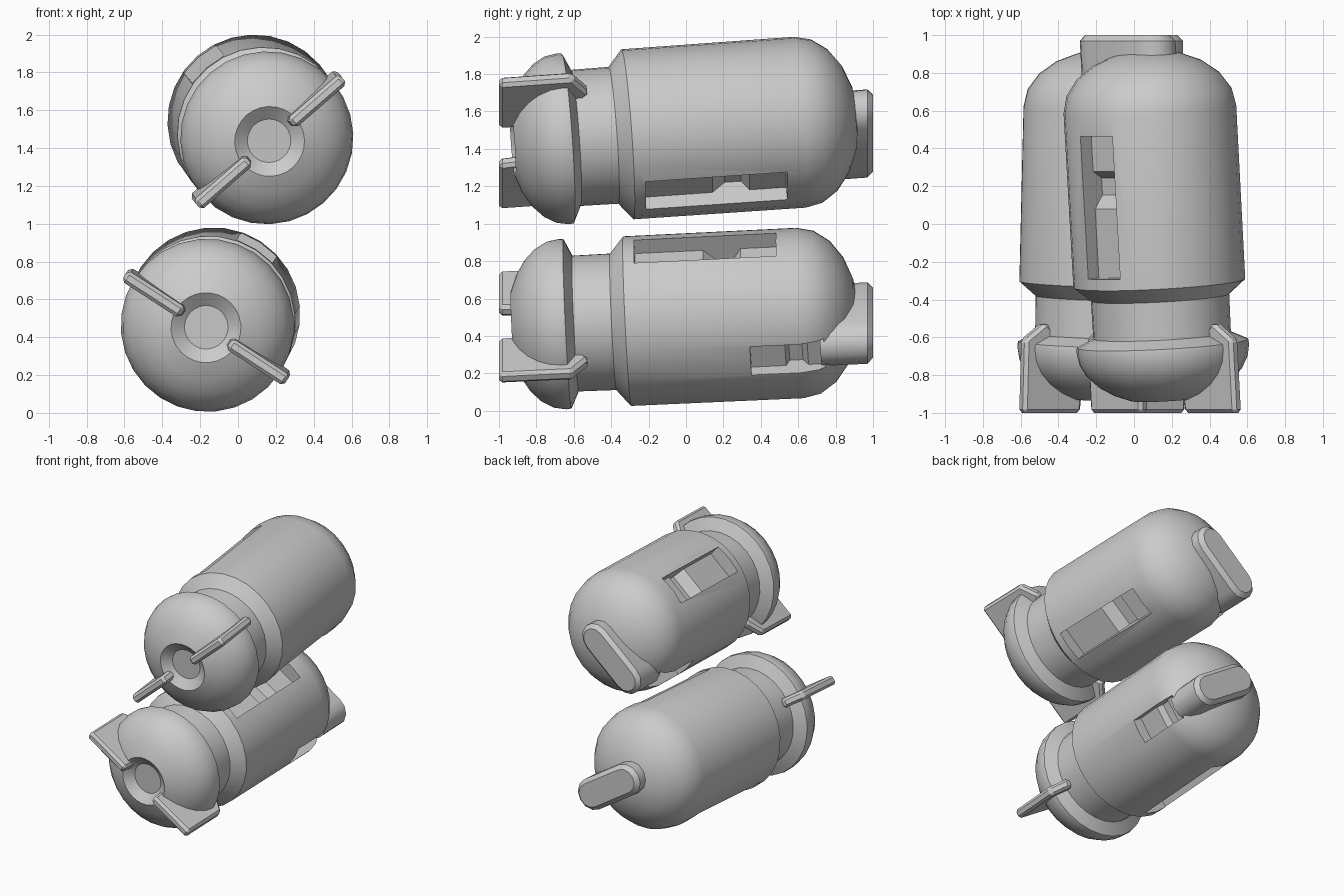
import bpy, bmesh, math
from mathutils import Matrix, Vector

if "Cube" in bpy.data.objects:
    bpy.data.objects.remove(bpy.data.objects["Cube"])

SIDES = 28


def prism(outline, place, lo, hi):
    """Extrude a 2D outline between lo and hi; place maps (a, b, h) to local space."""
    bm = bmesh.new()
    rings = [[bm.verts.new(place(a, b, h)) for a, b in outline] for h in (lo, hi)]
    n = len(outline)
    for i in range(n):
        j = (i + 1) % n
        bm.faces.new((rings[0][i], rings[0][j], rings[1][j], rings[1][i]))
    bm.faces.new(rings[0])
    bm.faces.new(rings[1])
    bmesh.ops.recalc_face_normals(bm, faces=bm.faces)
    return bm


def lathe(profile):
    """Revolve (t, r) points around the local y axis and cap both ends."""
    bm = bmesh.new()
    rings = []
    for t, r in profile:
        rings.append([bm.verts.new((r * math.cos(2 * math.pi * k / SIDES), t,
                                    r * math.sin(2 * math.pi * k / SIDES))) for k in range(SIDES)])
    for a, b in zip(rings, rings[1:]):
        for k in range(SIDES):
            m = (k + 1) % SIDES
            bm.faces.new((a[k], a[m], b[m], b[k]))
    bm.faces.new(rings[0])
    bm.faces.new(rings[-1])
    bmesh.ops.recalc_face_normals(bm, faces=bm.faces)
    return bm


def finish(name, bm, mat, flatten=False):
    """Move to world space; flatten squares the end faces to y = -1 / +1."""
    for v in bm.verts:
        t = v.co.y
        v.co = mat @ v.co
        if flatten and abs(t) > 0.94:
            v.co.y = t
    me = bpy.data.meshes.new(name)
    bm.to_mesh(me)
    bm.free()
    ob = bpy.data.objects.new(name, me)
    bpy.context.collection.objects.link(ob)
    return ob


def activate(ob):
    bpy.ops.object.select_all(action='DESELECT')
    ob.select_set(True)
    bpy.context.view_layer.objects.active = ob


def cut(ob, cutter):
    activate(ob)
    mod = ob.modifiers.new("cut", 'BOOLEAN')
    mod.operation, mod.solver, mod.object = 'DIFFERENCE', 'EXACT', cutter
    bpy.ops.object.modifier_apply(modifier=mod.name)
    bpy.data.objects.remove(cutter)


# Capsule profile: recessed nose, domed head, flared rim, neck, body, domed tail
profile = [(-0.88, 0.115), (-0.93, 0.185)]
for i in range(1, 6):
    a = math.radians(66 * (1 - i / 5))
    profile.append((-0.66 - 0.295 * math.sin(a), 0.458 * math.cos(a)))
profile += [(-0.635, 0.455), (-0.592, 0.365), (-0.39, 0.367), (-0.315, 0.456)]
for i in range(6):
    a = math.radians(17 * i)
    profile.append((0.61 + 0.315 * math.sin(a), 0.458 * math.cos(a)))

# Slot sections as (t, radius), each with a deeper dip in the floor
long_slot = [(-0.255, 0.6), (-0.255, 0.355), (0.11, 0.355), (0.18, 0.29), (0.27, 0.29),
             (0.31, 0.355), (0.505, 0.355), (0.505, 0.6)]
short_slot = [(0.345, 0.6), (0.345, 0.37), (0.53, 0.37), (0.55, 0.32), (0.62, 0.32),
              (0.65, 0.37), (0.74, 0.37), (0.74, 0.6)]
fin_outline = [(0.15, -1.0), (0.51, -1.0), (0.51, -0.61), (0.385, -0.52), (0.3, -0.58), (0.14, -0.88)]

# Stadium outline of the tail knob
knob_outline = []
for centre, start in ((0.31, -90), (-0.05, 90)):
    for i in range(7):
        a = math.radians(start + 30 * i)
        knob_outline.append((centre + 0.12 * math.cos(a), 0.12 * math.sin(a)))


def capsule(label, origin, slope, roll):
    axis = Vector((slope[0], 1, slope[1])).normalized()
    tilt = Vector((0, 1, 0)).rotation_difference(axis).to_matrix().to_4x4()
    mat = Matrix.Translation(origin) @ tilt @ Matrix.Rotation(-math.radians(roll), 4, 'Y')

    # Body with two long side slots and one short slot
    body = finish(label + "_body", lathe(profile), mat)
    for s in (1, -1):
        cut(body, finish("slot_cutter", prism(long_slot, lambda t, r, h: (h, t, s * r), -0.112, 0.112), mat))
    cut(body, finish("slot_cutter", prism(short_slot, lambda t, r, h: (r, t, h), -0.09, 0.09), mat))
    activate(body)
    bpy.ops.object.shade_smooth_by_angle(angle=math.radians(32))

    # Pair of chamfered fins on the head
    for side, s in (("a", 1), ("b", -1)):
        bm = prism(fin_outline, lambda u, t, h: (s * u, t, h), -0.034, 0.034)
        bmesh.ops.bevel(bm, geom=bm.edges[:], offset=0.018, segments=1, affect='EDGES')
        finish(label + "_fin_" + side, bm, mat, True)

    # Rounded knob on the tail
    bm = prism(knob_outline, lambda u, v, h: (u, h, v), 0.72, 1.0)
    rim = [e for e in bm.edges if all(v.co.y > 0.99 for v in e.verts)]
    bmesh.ops.bevel(bm, geom=rim, offset=0.03, segments=1, affect='EDGES')
    knob = finish(label + "_tail_knob", bm, mat, True)
    activate(knob)
    bpy.ops.object.shade_smooth_by_angle(angle=math.radians(32))


capsule("upper", (0.117, 0, 1.5), (-0.054, 0.07), 221)
capsule("lower", (-0.145, 0, 0.494), (0.026, 0.047), -33)
